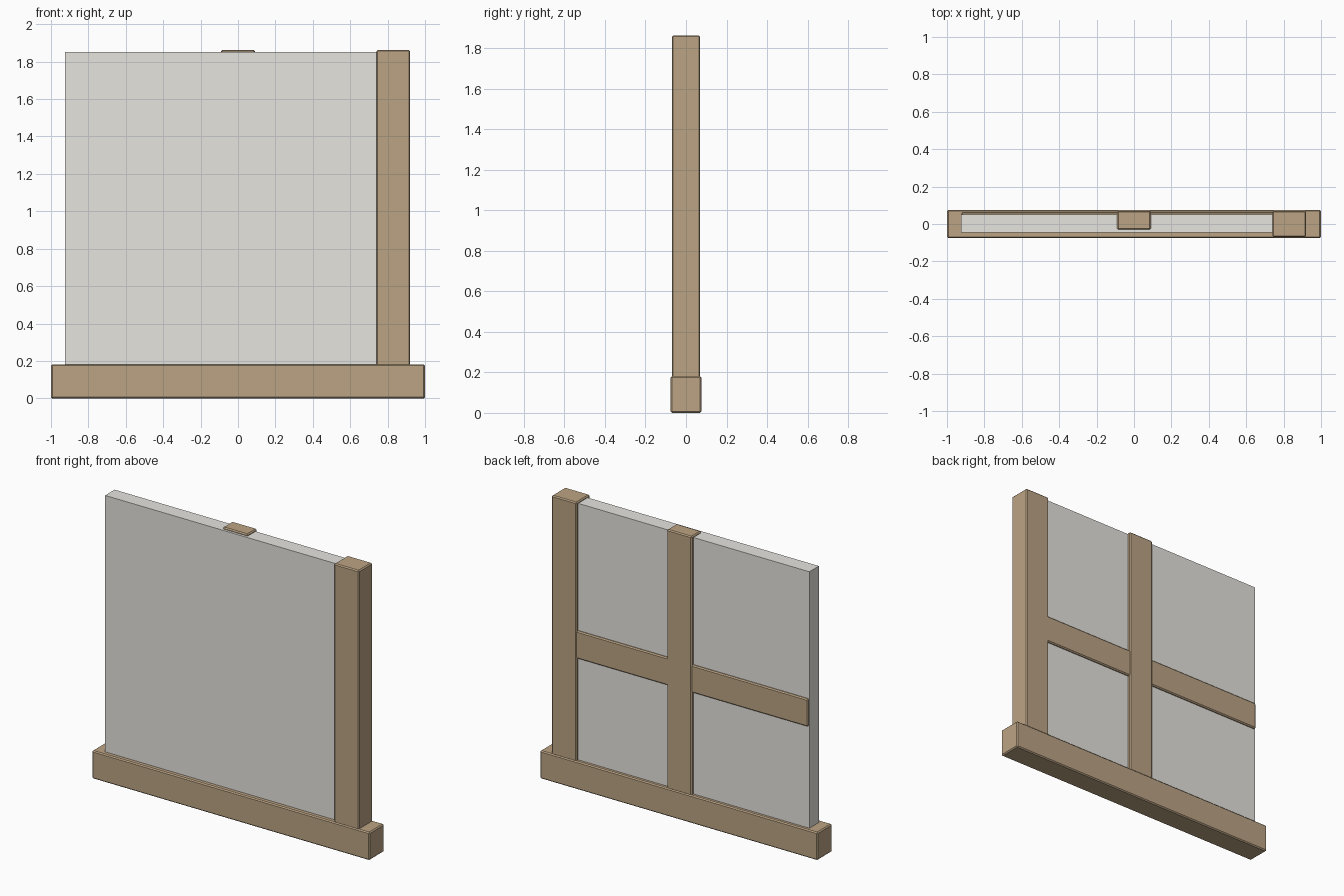
import bpy
import bmesh
from mathutils import Vector

if "Cube" in bpy.data.objects:
    bpy.data.objects.remove(bpy.data.objects["Cube"])


def material(name, rgb):
    m = bpy.data.materials.new(name)
    m.diffuse_color = (*rgb, 1)
    m.use_nodes = True
    m.node_tree.nodes["Principled BSDF"].inputs["Base Color"].default_value = m.diffuse_color
    return m


wood = material("wood", (0.50, 0.37, 0.23))
plaster = material("plaster", (0.80, 0.78, 0.74))


def box(name, x, y, z, mat, bevel=0.0):
    """Box from (min, max) ranges, with optional chamfered edges."""
    bm = bmesh.new()
    bmesh.ops.create_cube(bm, size=1)
    for v in bm.verts:
        v.co = Vector([r[0] if c < 0 else r[1] for c, r in zip(v.co, (x, y, z))])
    if bevel:
        bmesh.ops.bevel(bm, geom=bm.edges[:], offset=bevel, segments=1,
                        affect='EDGES', profile=0.5)
    bmesh.ops.recalc_face_normals(bm, faces=bm.faces[:])
    me = bpy.data.meshes.new(name)
    bm.to_mesh(me)
    bm.free()
    me.materials.append(mat)
    ob = bpy.data.objects.new(name, me)
    bpy.context.collection.objects.link(ob)
    return ob


B = 0.007
# Sill beam along the ground
box("sill_beam", (-1, 1), (-0.076, 0.076), (0, 0.182), wood, B)
# Full-depth post at one end
box("end_post", (0.74, 0.92), (-0.07, 0.07), (0.175, 1.863), wood, B)
# Plaster infill panel, flush with the frame ends
box("infill_panel", (-0.925, 0.745), (-0.046, 0.052), (0.175, 1.852), plaster)
# Half-timbering showing on the back
box("middle_post", (-0.09, 0.09), (-0.03, 0.07), (0.175, 1.863), wood, B)
box("cross_rail", (-0.923, 0.75), (-0.03, 0.065), (0.845, 1.025), wood, B)
